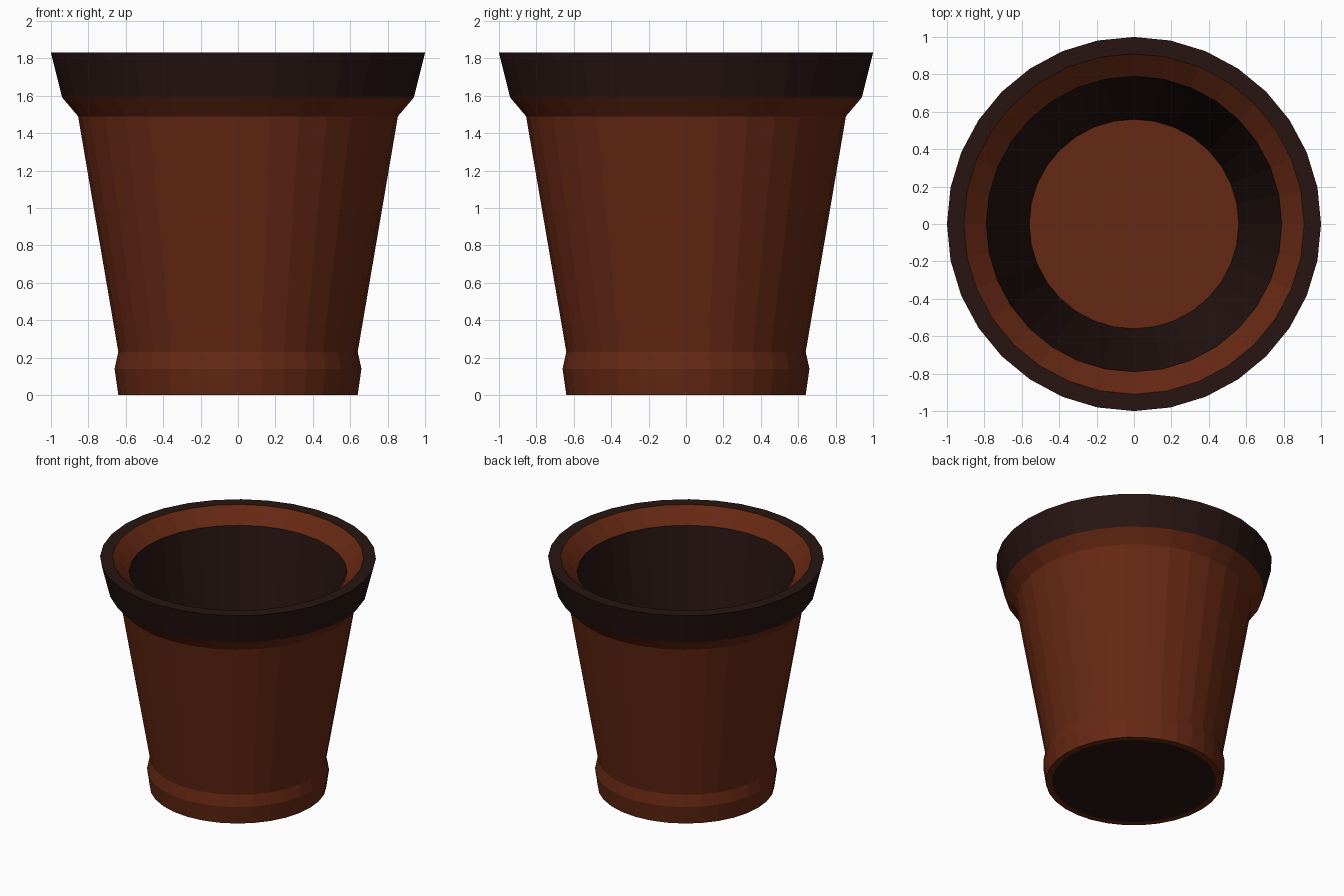
import bpy, bmesh, math

if "Cube" in bpy.data.objects:
    bpy.data.objects.remove(bpy.data.objects["Cube"])

SIDES = 32
CLAY, DARK = 0, 1


def material(name, rgb):
    m = bpy.data.materials.new(name)
    m.diffuse_color = (*rgb, 1)
    m.use_nodes = True
    m.node_tree.nodes["Principled BSDF"].inputs["Base Color"].default_value = m.diffuse_color
    return m


# Lathe profile from under the base, up the outside, over the rim and down inside:
# (radius, height, colour of the band leading to the next point)
profile = [
    (0.595, 0.00, CLAY),  # underside edge ring
    (0.64, 0.00, CLAY),   # foot
    (0.66, 0.14, CLAY),   # foot shoulder
    (0.64, 0.23, CLAY),   # tapered wall
    (0.855, 1.49, CLAY),  # flare under the rim
    (0.94, 1.59, DARK),   # rim band
    (1.00, 1.83, DARK),   # rim top
    (0.91, 1.83, CLAY),   # inner lip
    (0.79, 1.72, DARK),   # inner wall
    (0.56, 0.20, CLAY),   # inner floor edge
]

bm = bmesh.new()
rings = []
for r, z, _ in profile:
    rings.append([bm.verts.new((r * math.cos(2 * math.pi * i / SIDES),
                                r * math.sin(2 * math.pi * i / SIDES), z))
                  for i in range(SIDES)])

# Bands between neighbouring rings
for k in range(len(rings) - 1):
    a, b = rings[k], rings[k + 1]
    for i in range(SIDES):
        j = (i + 1) % SIDES
        f = bm.faces.new((a[i], a[j], b[j], b[i]))
        f.material_index = profile[k][2]

# Underside disc and inner floor
bm.faces.new(rings[0][::-1]).material_index = DARK
bm.faces.new(rings[-1]).material_index = CLAY
bmesh.ops.recalc_face_normals(bm, faces=bm.faces)

mesh = bpy.data.meshes.new("flower_pot")
bm.to_mesh(mesh)
bm.free()
mesh.materials.append(material("clay", (0.133, 0.021, 0.0065)))
mesh.materials.append(material("dark_glaze", (0.02, 0.0073, 0.006)))
pot = bpy.data.objects.new("flower_pot", mesh)
bpy.context.collection.objects.link(pot)
